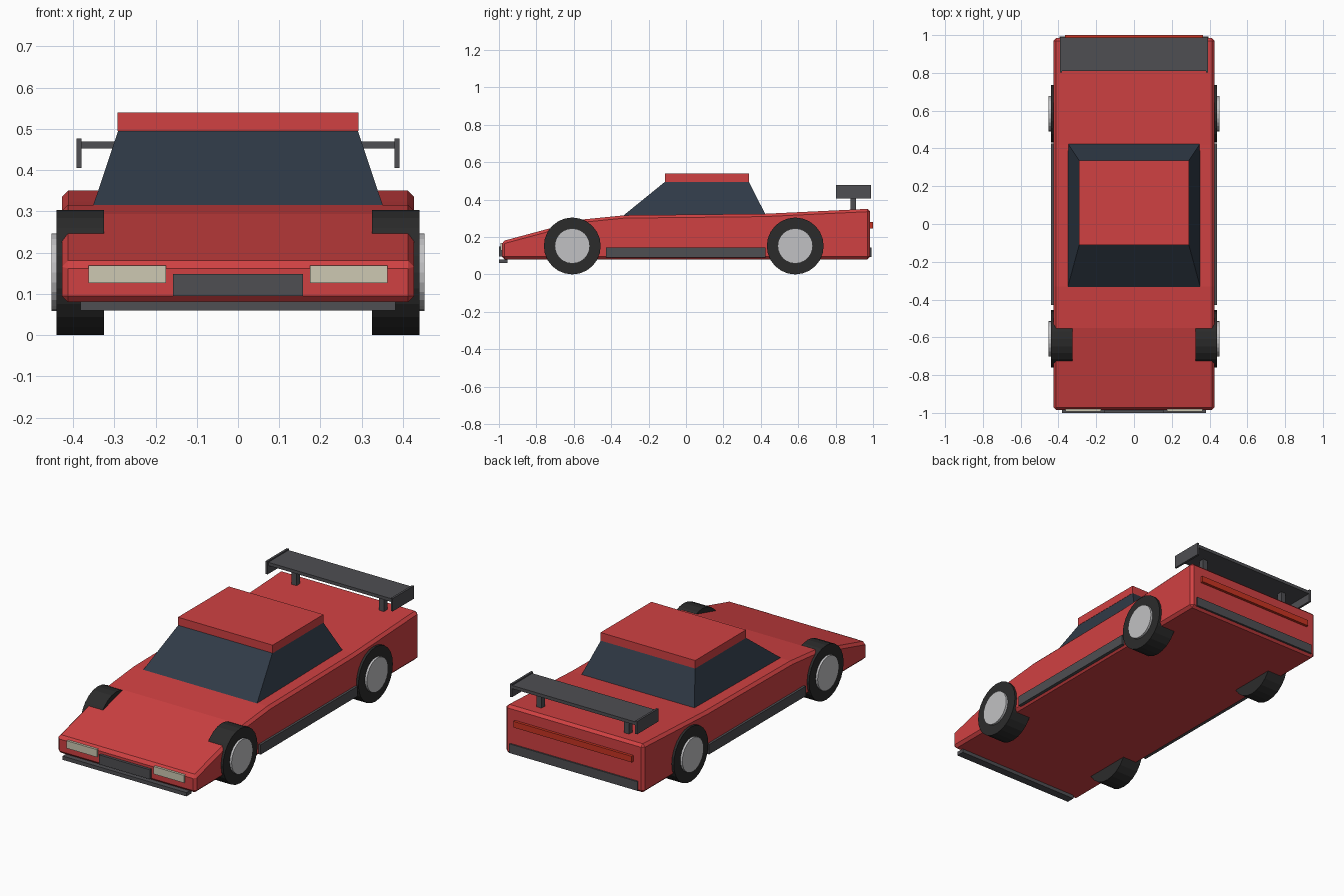
import bpy, bmesh, math
from mathutils import Matrix, Vector

if "Cube" in bpy.data.objects:
    bpy.data.objects.remove(bpy.data.objects["Cube"])


def material(name, rgb):
    # sRGB 0-255 to linear
    m = bpy.data.materials.new(name)
    lin = [((c / 255 + 0.055) / 1.055) ** 2.4 for c in rgb]
    m.diffuse_color = (*lin, 1)
    m.use_nodes = True
    m.node_tree.nodes["Principled BSDF"].inputs["Base Color"].default_value = m.diffuse_color
    return m


RED = material("body red", (208, 65, 66))
GLASS = material("tinted glass", (48, 58, 71))
TRIM = material("dark grey trim", (78, 78, 82))
TYRE = material("tyre black", (43, 43, 43))
RIM = material("rim silver", (193, 193, 195))
LAMP = material("headlight cream", (205, 200, 178))
TAIL = material("tail light red", (200, 52, 34))


def make(name, bm, mat):
    bmesh.ops.recalc_face_normals(bm, faces=bm.faces)
    me = bpy.data.meshes.new(name)
    bm.to_mesh(me)
    bm.free()
    me.materials.append(mat)
    ob = bpy.data.objects.new(name, me)
    bpy.context.collection.objects.link(ob)
    return ob


def box(name, x, y, z, mat):
    bm = bmesh.new()
    bmesh.ops.create_cube(bm, size=1)
    for v in bm.verts:
        v.co = Vector([(a + b) / 2 + c * (b - a) for c, (a, b) in zip(v.co, (x, y, z))])
    return make(name, bm, mat)


def disc(name, x0, x1, y, z, r, sides, mat):
    # cylinder with its axis along x
    bm = bmesh.new()
    bmesh.ops.create_cone(bm, cap_ends=True, segments=sides, radius1=r, radius2=r,
                          depth=abs(x1 - x0),
                          matrix=Matrix.Translation(((x0 + x1) / 2, y, z)) @ Matrix.Rotation(math.pi / 2, 4, 'Y'))
    return make(name, bm, mat)


# Wedge body: side profile extruded across the width, chamfered edges
profile = [(-0.985, 0.08), (-0.985, 0.177), (-0.55, 0.294), (-0.33, 0.316),
           (0.42, 0.324), (0.985, 0.351), (0.985, 0.08)]
bm = bmesh.new()
face = bm.faces.new([bm.verts.new((-0.427, y, z)) for y, z in profile])
ext = bmesh.ops.extrude_face_region(bm, geom=[face])
bmesh.ops.translate(bm, vec=(0.854, 0, 0),
                    verts=[g for g in ext["geom"] if isinstance(g, bmesh.types.BMVert)])
body = make("body", bm, RED)
bev = body.modifiers.new("chamfer", 'BEVEL')
bev.width = 0.015
bev.segments = 1
bev.limit_method = 'ANGLE'
bev.angle_limit = math.radians(30)

# Tapered glass cabin
bm = bmesh.new()
bmesh.ops.create_cube(bm, size=2)
for v in bm.verts:
    top = v.co.z > 0
    front = v.co.y < 0
    v.co = (v.co.x * (0.29 if top else 0.352),
            (-0.11 if front else 0.335) if top else (-0.338 if front else 0.429),
            0.497 if top else 0.312)
make("cabin_glass", bm, GLASS)
box("roof", (-0.292, 0.292), (-0.112, 0.336), (0.495, 0.54), RED)

# Wheels, rims, skirts, lamps and wing supports on both sides
for s, side in ((-1, "left"), (1, "right")):
    for y, end in ((-0.608, "front"), (0.584, "rear")):
        disc(f"{end}_{side}_tyre", s * 0.325, s * 0.44, y, 0.152, 0.152, 24, TYRE)
        disc(f"{end}_{side}_rim", s * 0.42, s * 0.452, y, 0.152, 0.094, 24, RIM)
    box(f"{side}_side_skirt", sorted((s * 0.40, s * 0.44)), (-0.428, 0.425), (0.09, 0.145), TRIM)
    box(f"{side}_headlight", sorted((s * 0.175, s * 0.362)), (-0.993, -0.96), (0.127, 0.169), LAMP)
    box(f"{side}_wing_post", sorted((s * 0.255, s * 0.285)), (0.88, 0.91), (0.335, 0.455), TRIM)
    box(f"{side}_wing_end_plate", sorted((s * 0.38, s * 0.392)), (0.803, 0.99), (0.405, 0.477), TRIM)

# Rear wing blade
box("wing_blade", (-0.385, 0.385), (0.81, 0.988), (0.452, 0.47), TRIM)

# Nose and tail trim
box("grille", (-0.157, 0.157), (-1.0, -0.96), (0.095, 0.148), TRIM)
box("front_splitter", (-0.382, 0.382), (-1.0, -0.955), (0.06, 0.081), TRIM)
box("rear_bumper_strip", (-0.395, 0.395), (0.96, 0.993), (0.092, 0.143), TRIM)
box("tail_light_strip", (-0.365, 0.365), (0.96, 1.0), (0.245, 0.279), TAIL)
